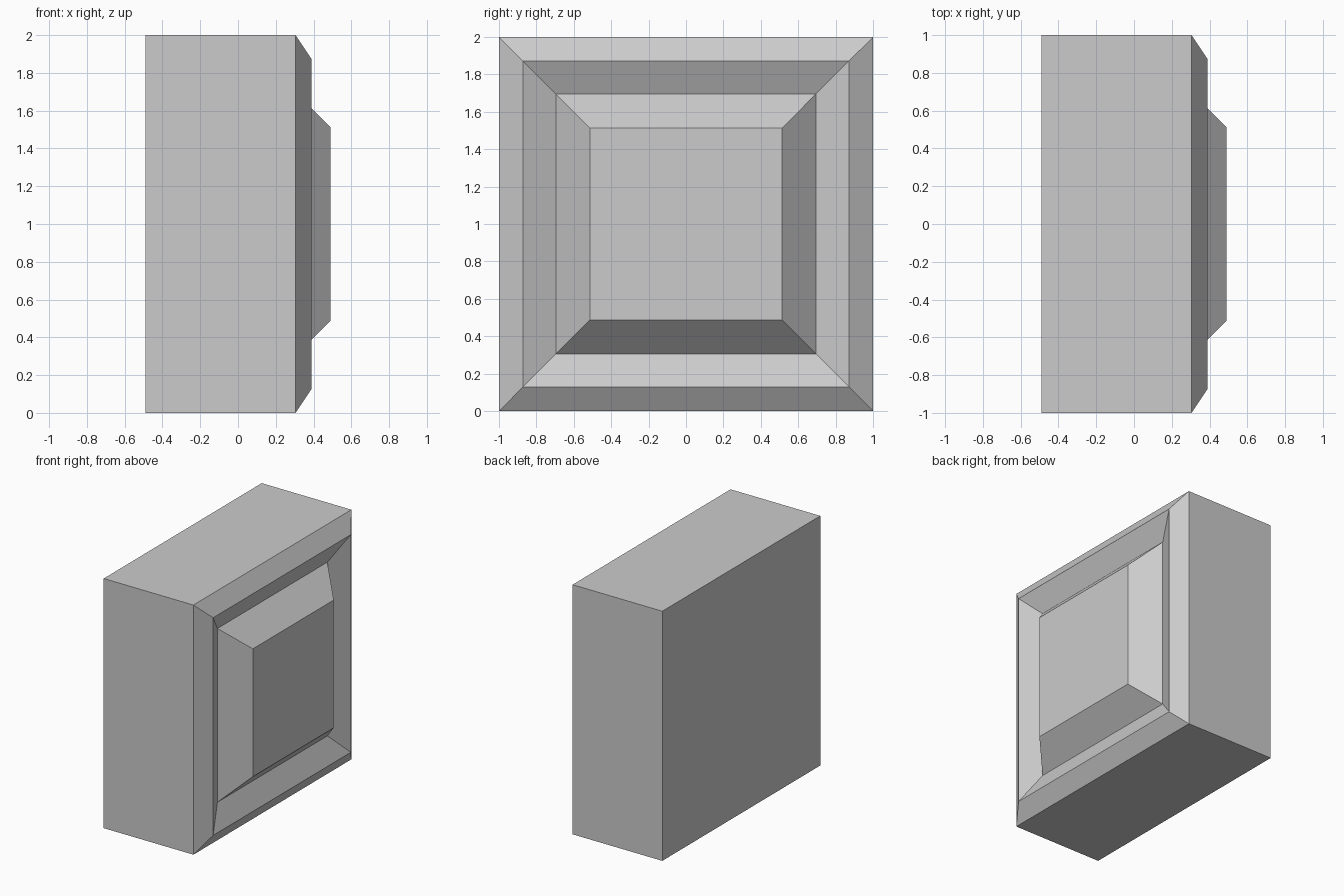
import bpy, bmesh

if "Cube" in bpy.data.objects:
    bpy.data.objects.remove(bpy.data.objects["Cube"])

# Square cross-sections from back to front: (x position, half width)
SECTIONS = [
    (-0.49, 1.0),     # back
    (0.305, 1.0),     # body front edge
    (0.39, 0.872),    # rim crest
    (0.305, 0.696),   # groove bottom
    (0.49, 0.512),    # raised centre panel
]


def square_ring(bm, x, h):
    corners = ((-1, -1), (1, -1), (1, 1), (-1, 1))
    return [bm.verts.new((x, h * sy, 1 + h * sz)) for sy, sz in corners]


bm = bmesh.new()
rings = [square_ring(bm, x, h) for x, h in SECTIONS]

# Sloped bands between neighbouring sections
for a, b in zip(rings, rings[1:]):
    for i in range(4):
        j = (i + 1) % 4
        bm.faces.new((a[i], a[j], b[j], b[i]))

# Flat back and front panel
bm.faces.new(rings[0][::-1])
bm.faces.new(rings[-1])
bmesh.ops.recalc_face_normals(bm, faces=bm.faces)

mesh = bpy.data.meshes.new("wall_panel_block")
bm.to_mesh(mesh)
bm.free()
bpy.context.collection.objects.link(bpy.data.objects.new("wall_panel_block", mesh))
